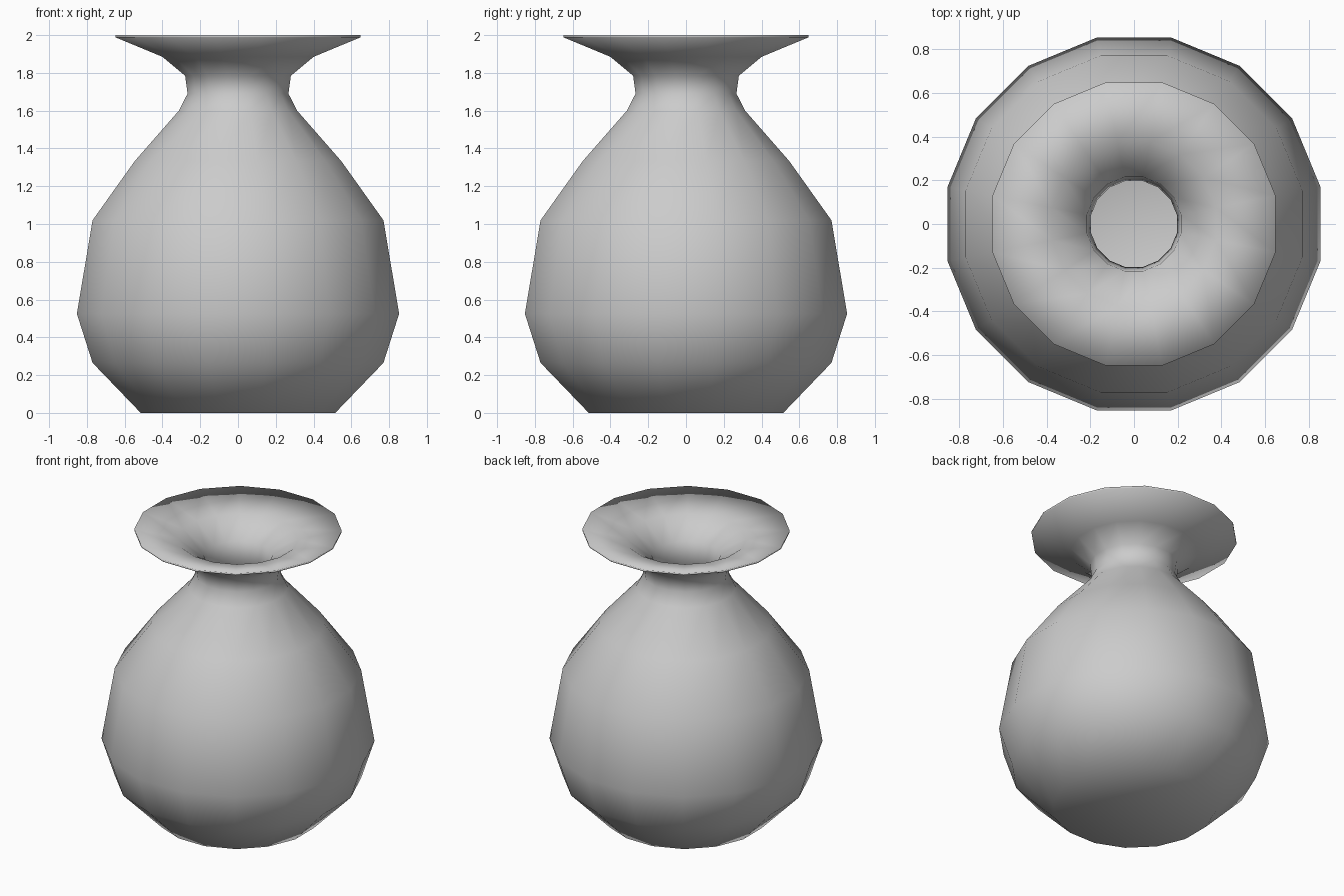
import bpy, bmesh
from math import cos, sin, pi

if "Cube" in bpy.data.objects:
    bpy.data.objects.remove(bpy.data.objects["Cube"])

SIDES = 16
FLAT = cos(pi / SIDES)  # profile half-widths are read across the flats

# Outer wall from the foot up to the rim, then inner wall back down
outer = [(0.515, 0.0), (0.77, 0.265), (0.853, 0.525), (0.77, 1.02),
         (0.545, 1.335), (0.313, 1.6), (0.267, 1.69), (0.28, 1.785),
         (0.4, 1.885), (0.648, 1.988)]
inner = [(0.648, 2.0), (0.375, 1.935), (0.215, 1.82), (0.197, 1.69),
         (0.26, 1.565), (0.495, 1.295), (0.705, 1.0), (0.788, 0.53),
         (0.712, 0.295), (0.485, 0.06)]

bm = bmesh.new()
rings = []
for x, z in outer + inner:
    r = x / FLAT
    rings.append([bm.verts.new((r * cos((i + 0.5) * 2 * pi / SIDES),
                                r * sin((i + 0.5) * 2 * pi / SIDES), z))
                  for i in range(SIDES)])

# Walls
for a, b in zip(rings, rings[1:]):
    for i in range(SIDES):
        j = (i + 1) % SIDES
        bm.faces.new((a[i], a[j], b[j], b[i]))

# Underside and inner floor
for ring, z in ((rings[0], 0.0), (rings[-1], 0.06)):
    centre = bm.verts.new((0, 0, z))
    for i in range(SIDES):
        bm.faces.new((ring[i], ring[(i + 1) % SIDES], centre))

bmesh.ops.recalc_face_normals(bm, faces=bm.faces)
for f in bm.faces:
    f.smooth = True

mesh = bpy.data.meshes.new("vase")
bm.to_mesh(mesh)
bm.free()
bpy.context.collection.objects.link(bpy.data.objects.new("vase", mesh))
